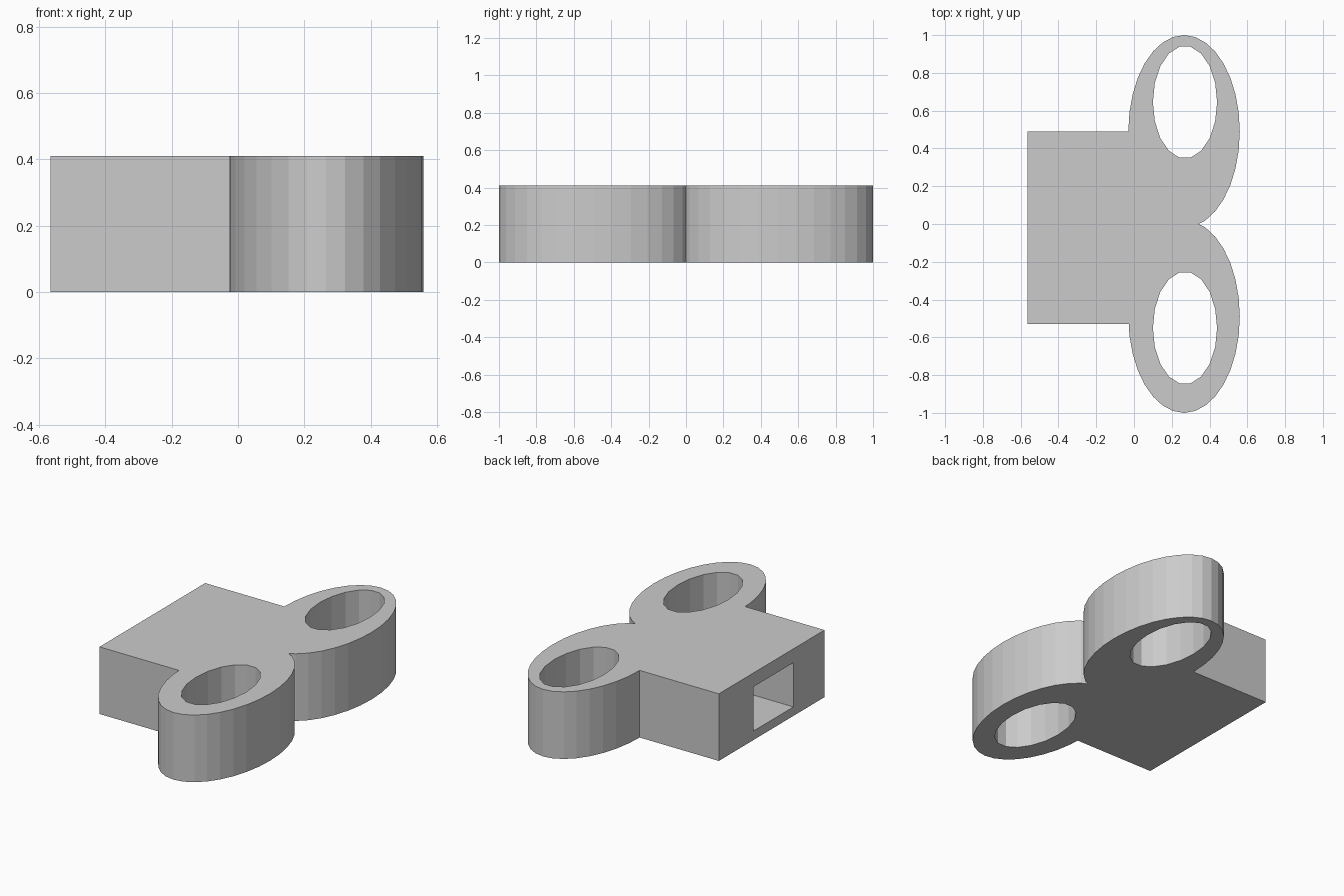
import bpy
import bmesh
from mathutils import Matrix

if "Cube" in bpy.data.objects:
    bpy.data.objects.remove(bpy.data.objects["Cube"])

HEIGHT = 0.41


def make_object(name, bm):
    mesh = bpy.data.meshes.new(name)
    bm.to_mesh(mesh)
    bm.free()
    obj = bpy.data.objects.new(name, mesh)
    bpy.context.collection.objects.link(obj)
    return obj


def box(name, x, y, z):
    """Box from (min, max) ranges on each axis."""
    bm = bmesh.new()
    size = [b - a for a, b in (x, y, z)]
    mid = [(a + b) / 2 for a, b in (x, y, z)]
    bmesh.ops.create_cube(bm, size=1, matrix=Matrix.Translation(mid) @ Matrix.Diagonal((*size, 1)))
    return make_object(name, bm)


def oval(name, centre, rx, ry, z, sides, turn=0.0):
    """Upright elliptical prism."""
    bm = bmesh.new()
    place = (Matrix.Translation((*centre, (z[0] + z[1]) / 2))
             @ Matrix.Diagonal((rx, ry, z[1] - z[0], 1)) @ Matrix.Rotation(turn, 4, 'Z'))
    bmesh.ops.create_cone(bm, cap_ends=True, segments=sides, radius1=1, radius2=1,
                          depth=1, matrix=place)
    return make_object(name, bm)


def combine(target, other, operation):
    mod = target.modifiers.new(other.name, 'BOOLEAN')
    mod.operation = operation
    mod.solver = 'EXACT'
    mod.object = other
    bpy.context.view_layer.objects.active = target
    bpy.ops.object.modifier_apply(modifier=mod.name)
    bpy.data.objects.remove(other)


# Block body joined with two overlapping oval lobes
body = box("clasp_body", (-0.565, 0.30), (-0.53, 0.49), (0, HEIGHT))
for side in (-1, 1):
    lobe = oval("lobe", (0.265, side * 0.49), 0.295, 0.51, (0, HEIGHT), 32)
    combine(body, lobe, 'UNION')

# Vertical oval through-holes in the lobes
HALF_PI = 1.5707963
for y in (0.645, -0.55):
    hole = oval("oval_hole", (0.27, y), 0.17, 0.298, (-0.1, HEIGHT + 0.1), 18, HALF_PI)
    combine(body, hole, 'DIFFERENCE')

# Rectangular blind pocket in the left end
pocket = box("pocket", (-0.8, 0.0), (-0.23, 0.155), (0.055, 0.325))
combine(body, pocket, 'DIFFERENCE')
